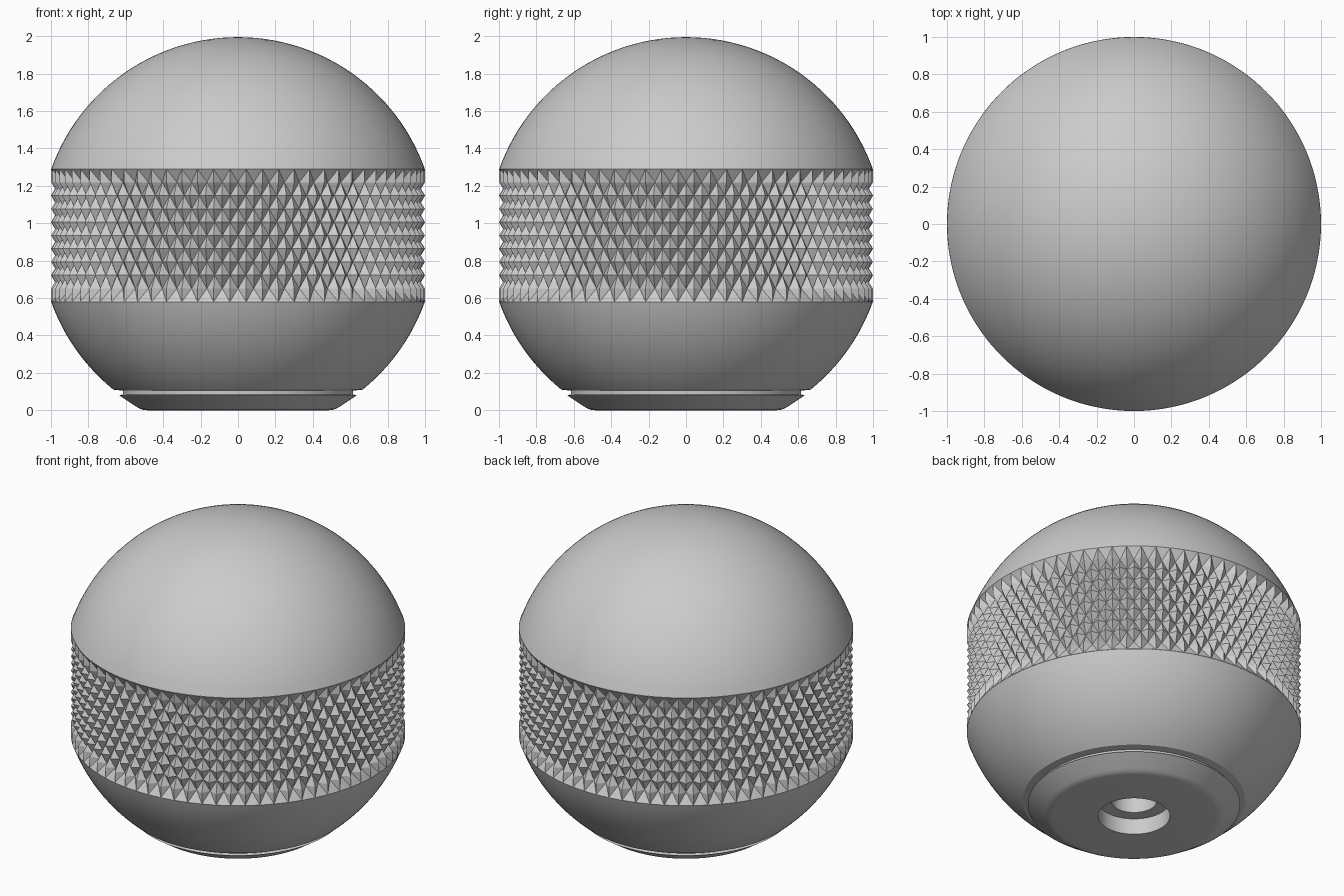
import bpy, bmesh, math
from math import cos, sin, pi, sqrt, atan2

if "Cube" in bpy.data.objects:
    bpy.data.objects.remove(bpy.data.objects["Cube"])

N = 72                 # knurl points around
SEG = 2 * N
R, CZ = 1.06, 0.935    # ball radius and centre height
Z0, Z1 = 0.58, 1.29    # knurled band limits
ROWS = 10
DEPTH = 0.042


def finish(name, bm, smooth=True):
    bmesh.ops.recalc_face_normals(bm, faces=bm.faces)
    me = bpy.data.meshes.new(name)
    bm.to_mesh(me)
    bm.free()
    ob = bpy.data.objects.new(name, me)
    bpy.context.collection.objects.link(ob)
    if smooth:
        bpy.ops.object.select_all(action='DESELECT')
        ob.select_set(True)
        bpy.context.view_layer.objects.active = ob
        bpy.ops.object.shade_smooth_by_angle(angle=math.radians(25))
    return ob


def lathe(name, profile):
    """Revolve (radius, z) points; radius 0 becomes a pole."""
    bm = bmesh.new()
    rings = []
    for r, z in profile:
        if r < 1e-6:
            rings.append([bm.verts.new((0, 0, z))] * SEG)
        else:
            rings.append([bm.verts.new((r * cos(pi * i / N), r * sin(pi * i / N), z))
                          for i in range(SEG)])
    for a, b in zip(rings, rings[1:]):
        for i in range(SEG):
            j = (i + 1) % SEG
            bm.faces.new(list(dict.fromkeys((a[i], a[j], b[j], b[i]))))
    return finish(name, bm)


def ball_arc(z_from, z_to, steps):
    a0, a1 = [atan2(z - CZ, sqrt(max(R * R - (z - CZ) ** 2, 0))) for z in (z_from, z_to)]
    return [(R * cos(a), CZ + R * sin(a))
            for a in (a0 + (a1 - a0) * k / steps for k in range(steps + 1))]


# Upper dome
lathe("upper_dome", ball_arc(Z1, CZ + R, 28))

# Lower ball, thin groove, tapered foot and stepped bore
foot = [(0.615, 0.105), (0.615, 0.085), (0.635, 0.08), (0.54, 0.017),
        (0.522, 0.007), (0.505, 0.002), (0.485, 0.0)]
bore = [(0.215, 0.0), (0.215, 0.105), (0.137, 0.105), (0.137, 0.75), (0.0, 0.80)]
lathe("lower_body", ball_arc(Z0, 0.11, 20) + foot + bore)

# Diamond knurl: checkerboard of peaks and valleys, each cell split valley to valley
bm = bmesh.new()
grid = []
for k in range(ROWS + 1):
    z = Z0 + (Z1 - Z0) * k / ROWS
    rim = k in (0, ROWS)
    row = []
    for i in range(SEG):
        r = 1.0 if rim or (i + k) % 2 == 0 else 1.0 - DEPTH
        row.append(bm.verts.new((r * cos(pi * i / N), r * sin(pi * i / N), z)))
    grid.append(row)
for k in range(ROWS):
    for i in range(SEG):
        j = (i + 1) % SEG
        a, b, c, d = grid[k][i], grid[k][j], grid[k + 1][j], grid[k + 1][i]
        if (i + k) % 2 == 0:
            tris = ((a, b, d), (b, c, d))
        else:
            tris = ((a, b, c), (a, c, d))
        for t in tris:
            bm.faces.new(t)
finish("knurled_grip", bm, smooth=False)
